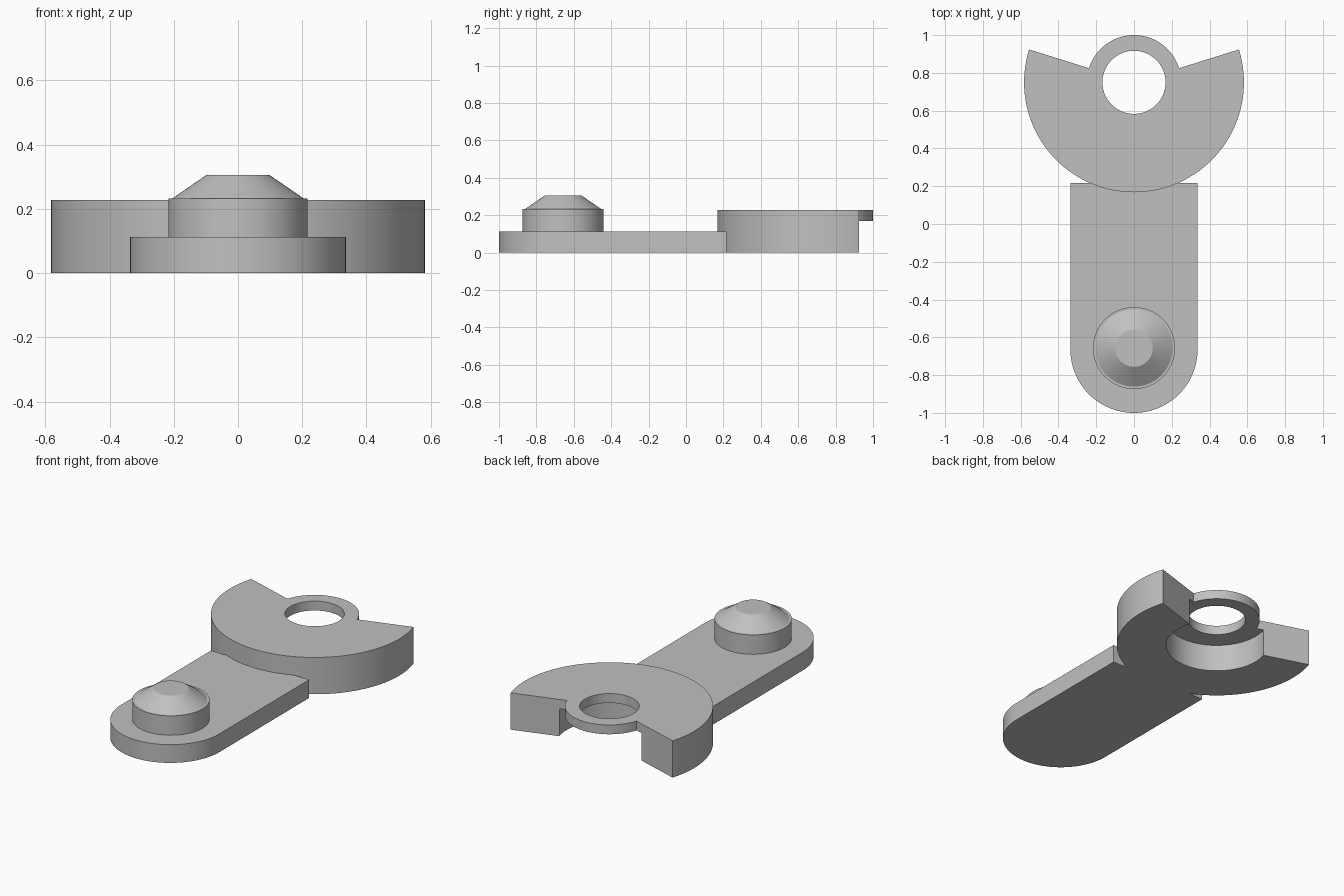
import bpy, bmesh
from math import sin, cos, pi, radians

cube = bpy.data.objects.get("Cube")
if cube:
    bpy.data.objects.remove(cube, do_unlink=True)

# Plain grey material
grey = bpy.data.materials.new("plain grey")
grey.use_nodes = True
grey.diffuse_color = (0.53, 0.53, 0.53, 1)
grey.node_tree.nodes["Principled BSDF"].inputs["Base Color"].default_value = grey.diffuse_color


def arc(cy, r, start, end, n):
    """Points on an arc centred on the y axis, angles in radians."""
    return [(r * cos(start + (end - start) * i / n),
             cy + r * sin(start + (end - start) * i / n)) for i in range(n + 1)]


def add_object(name, bm):
    bmesh.ops.recalc_face_normals(bm, faces=bm.faces)
    mesh = bpy.data.meshes.new(name)
    bm.to_mesh(mesh)
    bm.free()
    mesh.materials.append(grey)
    obj = bpy.data.objects.new(name, mesh)
    bpy.context.collection.objects.link(obj)
    return obj


def prism(name, outline, low, high):
    """Extrude a flat outline from one height to another."""
    bm = bmesh.new()
    face = bm.faces.new([bm.verts.new((x, y, low)) for x, y in outline])
    top = bmesh.ops.extrude_face_region(bm, geom=[face])
    verts = [v for v in top["geom"] if isinstance(v, bmesh.types.BMVert)]
    bmesh.ops.translate(bm, verts=verts, vec=(0, 0, high - low))
    return add_object(name, bm)


def combine(target, other, operation):
    """Apply a boolean and remove the helper."""
    other.hide_render = True
    mod = target.modifiers.new("combine", "BOOLEAN")
    mod.operation, mod.object, mod.solver = operation, other, "EXACT"
    bpy.context.view_layer.objects.active = target
    bpy.ops.object.modifier_apply(modifier=mod.name)
    bpy.data.objects.remove(other, do_unlink=True)


def smooth(obj):
    bpy.ops.object.select_all(action="DESELECT")
    obj.select_set(True)
    bpy.context.view_layer.objects.active = obj
    bpy.ops.object.shade_smooth_by_angle(angle=radians(25))


# Counterweight sector with the bearing ring on its back edge
HUB = 0.75
wing = radians(17.4)
outline = (arc(HUB, 0.582, pi - wing, 2 * pi + wing, 72)
           + arc(HUB, 0.25, wing, pi - wing, 40))
crank = prism("crank_body", outline, 0, 0.228)

# Arm with a rounded front end
arm_outline = arc(-0.663, 0.337, pi, 2 * pi, 48) + [(0.337, 0.216), (-0.337, 0.216)]
combine(crank, prism("arm", arm_outline, 0, 0.113), "UNION")

# Recess under the ring, then the through hole
for name, r, high in (("recess", 0.295, 0.17), ("hole", 0.167, 0.4)):
    cutter = prism(name, arc(HUB, r, 0, 2 * pi, 96)[:-1], -0.1, high)
    combine(crank, cutter, "DIFFERENCE")
smooth(crank)

# Crank pin with a chamfered tip, turned from a profile
bm = bmesh.new()
profile = [(0.217, 0.11), (0.217, 0.233), (0.204, 0.233), (0.099, 0.305)]
rings = [[bm.verts.new((x, y, z)) for x, y in arc(-0.657, r, 0, 2 * pi, 64)[:-1]]
         for r, z in profile]
for a, b in zip(rings, rings[1:]):
    for i in range(len(a)):
        j = (i + 1) % len(a)
        bm.faces.new((a[i], a[j], b[j], b[i]))
bm.faces.new(rings[-1])
bm.faces.new(rings[0])
smooth(add_object("crank_pin", bm))
